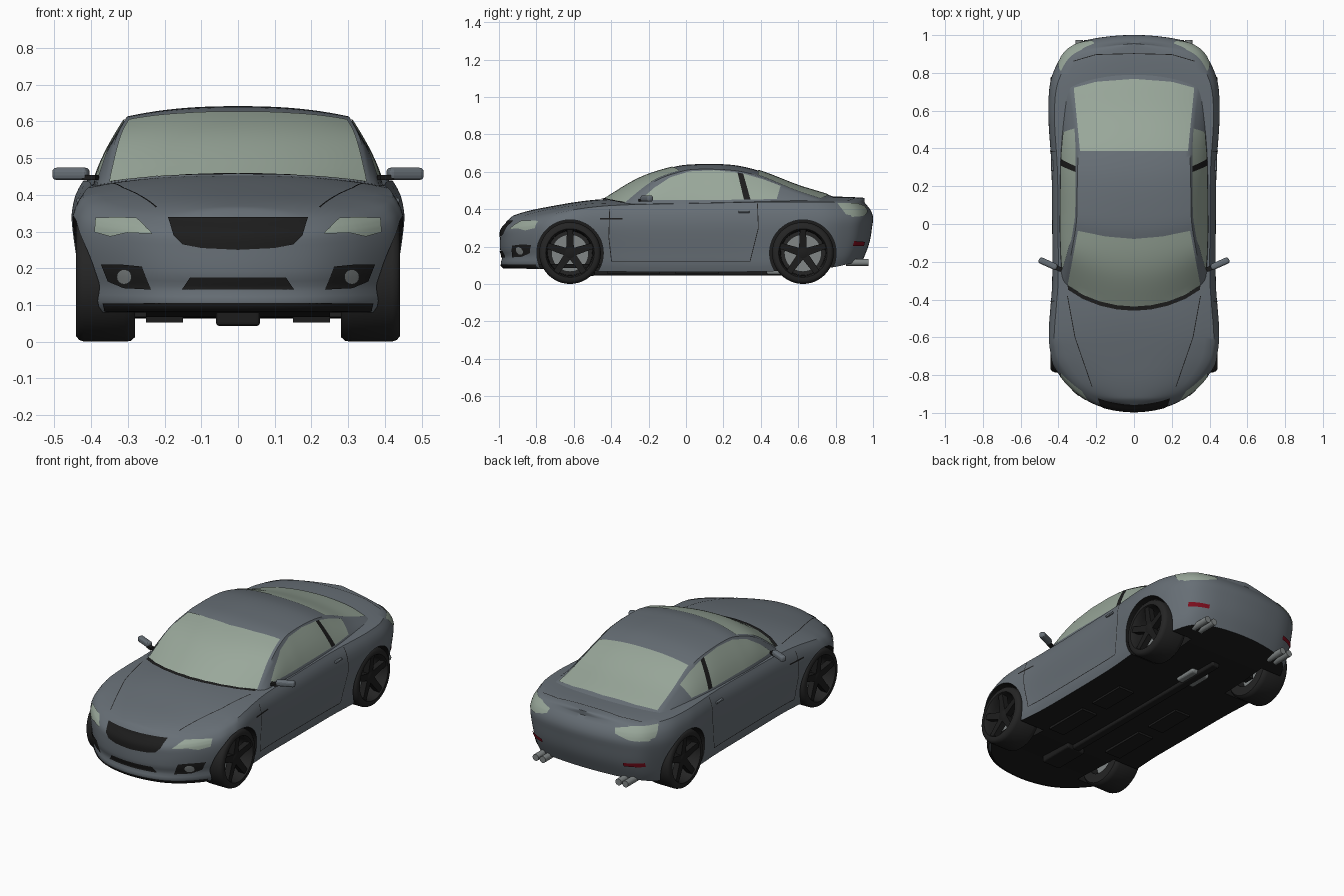
import bpy, bmesh, math
from mathutils import Vector, Matrix
from mathutils.bvhtree import BVHTree

if "Cube" in bpy.data.objects:
    bpy.data.objects.remove(bpy.data.objects["Cube"])


def material(name, r, g, b):
    m = bpy.data.materials.new(name)
    m.diffuse_color = (r, g, b, 1)
    m.use_nodes = True
    m.node_tree.nodes["Principled BSDF"].inputs["Base Color"].default_value = m.diffuse_color
    return m


PAINT = material("slate paint", .135, .158, .18)
GLASS = material("sage glass", .32, .39, .325)
BLACK = material("black trim", .012, .012, .012)
RUBBER = material("dark rubber", .018, .018, .018)
METAL = material("grey metal", .22, .24, .24)
RED = material("red lens", .2, .004, .012)


def make(name, verts, faces, *mats, angle=40, recalc=True):
    me = bpy.data.meshes.new(name)
    me.from_pydata([tuple(v) for v in verts], [], faces)
    bm = bmesh.new()
    bm.from_mesh(me)
    if recalc:
        bmesh.ops.remove_doubles(bm, verts=bm.verts, dist=1e-5)
        bmesh.ops.recalc_face_normals(bm, faces=bm.faces)
    bm.to_mesh(me)
    bm.free()
    for m in mats:
        me.materials.append(m)
    ob = bpy.data.objects.new(name, me)
    bpy.context.collection.objects.link(ob)
    bpy.ops.object.select_all(action='DESELECT')
    ob.select_set(True)
    bpy.context.view_layer.objects.active = ob
    bpy.ops.object.shade_smooth_by_angle(angle=math.radians(angle))
    return ob


def curve(*p):
    """Smooth curve through (t, value) points."""
    def slope(k):
        a, b = p[max(k - 1, 0)], p[min(k + 1, len(p) - 1)]
        return (b[1] - a[1]) / (b[0] - a[0])

    def f(t):
        t = min(max(t, p[0][0]), p[-1][0])
        k = next(i for i in range(len(p) - 1) if t <= p[i + 1][0])
        h = p[k + 1][0] - p[k][0]
        u = (t - p[k][0]) / h
        return (p[k][1] * (2*u**3 - 3*u*u + 1) + p[k + 1][1] * (3*u*u - 2*u**3)
                + h * slope(k) * (u**3 - 2*u*u + u) + h * slope(k + 1) * (u**3 - u*u))
    return f


def loft(rings, closed):
    n = len(rings[0])
    return [(i*n + j, i*n + (j+1) % n, (i+1)*n + (j+1) % n, (i+1)*n + j)
            for i in range(len(rings) - 1) for j in range(n if closed else n - 1)]


# Lower body: plan outline swept up through wall profiles, closed by crowned hood and deck
plan = [(-.18, -.965), (0, -.993), (.18, -.965), (.31, -.89), (.415, -.77), (.447, -.68), (.454, -.6),
        (.442, -.45), (.432, -.3), (.432, 0), (.436, .3), (.449, .5), (.453, .62), (.442, .75),
        (.405, .85), (.35, .926), (.26, .97), (.13, .993), (0, 1), (-.13, .993)]
px = curve(*[(k - 1, p[0]) for k, p in enumerate(plan)])
py = curve(*[(k - 1, p[1]) for k, p in enumerate(plan)])
side = curve((0, .93), (.1, .955), (.3, .972), (.6, 1), (.75, 1), (.9, .975), (1, .93))
nose = curve((0, .975), (.08, .997), (.25, .99), (.4, 1), (.7, 1), (.86, .995), (1, .965))
tail = curve((0, .945), (.3, .98), (.6, .996), (.75, 1), (.88, .985), (1, .955))
bottom = curve((-1, .082), (-.8, .08), (-.4, .066), (.4, .066), (.8, .085), (1, .125))
shoulder = curve((-1, .325), (-.9, .345), (-.8, .362), (-.6, .4), (-.4, .42), (0, .43), (.5, .438), (.8, .437), (1, .435))
ridge = curve((-.96, .332), (-.92, .367), (-.75, .41), (-.46, .452), (0, .455), (.7, .465), (.85, .466), (.96, .46))
S = [k / 18 for k in range(19)]
F = [k / 9 for k in range(8, -9, -1)]
rings = []
for k in range((len(plan) - 3) * 8 + 1):
    x, y = px(k / 8), py(k / 8)
    if k in (0, (len(plan) - 3) * 8):
        x = 0
    end = nose if y < 0 else tail
    zb, zs = bottom(y), shoulder(y)
    wall = [(x * side(s), y * end(s), zb + (zs - zb) * s) for s in S]
    zc = max(ridge(y * end(1)), zs)
    cap = [(x * side(1) * f, y * end(1), zs + (zc - zs) * (1 - abs(f)**2.4)) for f in F]
    left = [(-a, b, c) for a, b, c in reversed(wall)]
    floor = [(-x * side(0) * f, y * end(0), zb) for f in F]
    rings.append(wall + cap + left + floor)
body = make("body", sum(rings, []), loft(rings, True), PAINT, BLACK)
for f in body.data.polygons:
    f.material_index = int(f.normal.z < -.7 and f.center.z < .15)

# Wheel wells cut out of the body
AXLES = (-.62, .625)
for y in AXLES:
    for sx in (-1, 1):
        bpy.ops.mesh.primitive_cylinder_add(vertices=64, radius=.178, depth=.35, location=(sx * .425, y, .165),
                                            rotation=(0, math.pi / 2, 0))
        cutter = bpy.context.object
        cutter.hide_render = True
        cutter.data.materials.append(BLACK)
        mod = body.modifiers.new("well", 'BOOLEAN')
        mod.operation, mod.object, mod.solver, mod.material_mode = 'DIFFERENCE', cutter, 'EXACT', 'TRANSFER'
        bpy.context.view_layer.objects.active = body
        bpy.ops.object.modifier_apply(modifier="well")
        bpy.data.objects.remove(cutter)

# Cabin: stations of y, ridge z, roof edge z, roof edge x, base x, plan bend
stations = [(-.46, .44, .415, .36, .385, .12), (-.25, .565, .545, .335, .395, .09), (-.06, .627, .6, .31, .402, .04),
            (.05, .64, .613, .302, .402, .01), (.25, .636, .607, .3, .402, 0), (.4, .602, .577, .297, .402, -.02),
            (.6, .526, .502, .312, .395, -.04), (.77, .473, .447, .335, .385, -.05), (.86, .44, .415, .34, .38, -.05)]
col = [curve(*[(s[0], s[c]) for s in stations]) for c in range(1, 6)]
rings = []
for k in range(67):
    y = -.46 + 1.32 * k / 66
    zc, zr, xr, xb, bend = [c(y) for c in col]
    half = [(xr * f / 12, zr + (zc - zr) * (1 - (f / 12)**2.4)) for f in range(13)]
    half += [(xr + (xb - xr) * g + .01 * math.sin(math.pi * g), zr + (min(.405, zr) - zr) * g)
             for g in [q / 8 for q in range(1, 9)]]
    full = [(-a, b) for a, b in reversed(half[1:])] + half
    rings.append([(a, y + bend * (a / .36)**2, b) for a, b in full])
cabin = make("cabin", sum(rings, []), loft(rings, False), PAINT)

# Thin plates read off a view and laid on the body surface
V, P = [], []
for ob in (body, cabin):
    base = len(V)
    V += [v.co.copy() for v in ob.data.vertices]
    P += [[base + i for i in p.vertices] for p in ob.data.polygons]
skin = BVHTree.FromPolygons(V, P)
VIEWS = {'F': (lambda u, v: (u, -3, v), (0, 1, 0)), 'B': (lambda u, v: (u, 3, v), (0, -1, 0)),
         'R': (lambda u, v: (3, u, v), (-1, 0, 0)), 'T': (lambda u, v: (u, v, 3), (0, 0, -1))}


def along(pts, t):
    k = min(int(t * (len(pts) - 1)), len(pts) - 2)
    return Vector(pts[k]).lerp(Vector(pts[k + 1]), t * (len(pts) - 1) - k)


def plate(name, mat, view, lo, up, mirror=True, n=30, m=10, lift=.004):
    start, d = VIEWS[view]
    d = Vector(d)
    pts = []
    for i in range(n + 1):
        for j in range(m + 1):
            hit, nor, _, _ = skin.ray_cast(Vector(start(*along(lo, i / n).lerp(along(up, i / n), j / m))), d)
            pts.append(hit and hit - nor * lift * (1 if nor.dot(d) > 0 else -1))
    faces = []
    for i in range(n):
        for j in range(m):
            q = [i*(m+1) + j, (i+1)*(m+1) + j, (i+1)*(m+1) + j + 1, i*(m+1) + j + 1]
            if all(pts[a] for a in q):
                nor = (pts[q[2]] - pts[q[0]]).cross(pts[q[3]] - pts[q[1]])
                faces.append(q if nor.dot(d) < 0 else q[::-1])
    pts = [p or Vector((0, 0, .3)) for p in pts]
    make(name, pts, faces, mat, recalc=False)
    if mirror:
        make(name + "_left", [(-p.x, p.y, p.z) for p in pts], [f[::-1] for f in faces], mat, recalc=False)


def seam(name, view, pts, du, dv, mat=BLACK):
    plate(name, mat, view, pts, [(u + du, v + dv) for u, v in pts], n=24, m=1, lift=.002)


# Glass
sill = [(-.35, -.325), (-.27, -.375), (-.18, -.41), (-.09, -.43), (0, -.437), (.09, -.43), (.18, -.41), (.27, -.375), (.35, -.325)]
plate("windshield", GLASS, 'T', sill, [(-.296, -.035), (-.15, -.065), (0, -.078), (.15, -.065), (.296, -.035)], False, 40, 16)
plate("cowl", BLACK, 'T', [(x, y - .022) for x, y in sill], [(x, y + .002) for x, y in sill], False, 40, 2)
plate("rear_window", GLASS, 'T', [(-.285, .385), (0, .385), (.285, .385)],
      [(-.318, .72), (-.2, .752), (0, .767), (.2, .752), (.318, .72)], False, 30, 20)
plate("door_window", GLASS, 'R', [(-.24, .447), (.31, .449)],
      [(-.24, .45), (-.17, .512), (-.085, .568), (.02, .6), (.15, .606), (.275, .594)])
plate("window_pillar", BLACK, 'R', [(.31, .449), (.345, .449)], [(.275, .594), (.305, .588)], n=4)
plate("quarter_window", GLASS, 'R', [(.345, .449), (.485, .453)], [(.305, .588), (.41, .558), (.505, .522)], n=16)

# Front lamps, grille and intakes
plate("grille", BLACK, 'F', [(-.175, .29), (-.15, .265), (-.1, .255), (0, .25), (.1, .255), (.15, .265), (.175, .29)],
      [(-.19, .337), (.19, .337)], False)
plate("lower_intake", BLACK, 'F', [(-.152, .142), (.152, .142)], [(-.13, .176), (.13, .176)], False)
plate("front_lip", BLACK, 'F', [(-.38, .085), (.38, .085)], [(-.385, .106), (.385, .106)], False, 40, 4)
plate("headlight", GLASS, 'F', [(.232, .293), (.3, .296), (.345, .286), (.388, .298)],
      [(.238, .3), (.275, .335), (.33, .337), (.386, .335)])
plate("fog_pocket", BLACK, 'F', [(.235, .142), (.31, .146), (.352, .165)], [(.26, .205), (.31, .21), (.37, .21)])
disc = [(.305 - .02 * math.cos(a), .02 * math.sin(a)) for a in [math.pi * k / 8 for k in range(9)]]
plate("fog_lamp", METAL, 'F', [(x, .178 - h) for x, h in disc], [(x, .178 + h) for x, h in disc], n=16, m=4, lift=.008)

# Rear lamps and reflectors
plate("tail_lamp", GLASS, 'B', [(.22, .39), (.3, .365), (.385, .358)], [(.21, .415), (.3, .43), (.385, .43)])
plate("tail_lamp_side", GLASS, 'R', [(.855, .37), (.93, .36)], [(.81, .427), (.92, .43)])
plate("rear_reflector", RED, 'B', [(.26, .205), (.36, .205)], [(.26, .226), (.36, .23)], lift=.006)

# Panel seams, vents and handles
seam("door_front_seam", 'R', [(-.41, .4), (-.415, .25), (-.4, .12)], .004, 0)
seam("door_rear_seam", 'R', [(.38, .43), (.385, .3), (.34, .12)], .004, 0)
seam("sill_seam", 'R', [(-.4, .12), (.34, .12)], 0, .004)
seam("fender_vent", 'R', [(-.46, .345), (-.34, .345)], 0, .008)
seam("hood_seam", 'T', [(.35, -.38), (.31, -.6), (.22, -.86)], .004, 0)
seam("trunk_seam", 'T', [(0, .9), (.2, .895), (.32, .86)], 0, .004)


def box(name, mat, loc, size, rot=0, bevel=0):
    bpy.ops.mesh.primitive_cube_add(size=1)
    ob = bpy.context.object
    ob.name = name
    ob.data.transform(Matrix.Translation(loc) @ Matrix.Rotation(rot, 4, 'Z') @ Matrix.Diagonal((*size, 1)))
    ob.data.materials.append(mat)
    if bevel:
        b = ob.modifiers.new("round", 'BEVEL')
        b.width, b.segments = bevel, 3
    return ob


def lathe(name, mat, profile, y, sx, z=.165, n=48):
    rr = [[(sx * x, y + r * math.cos(a), z + r * math.sin(a)) for x, r in profile]
          for a in [2 * math.pi * k / n for k in range(n + 1)]]
    return make(name, sum(rr, []), loft(rr, True), mat)


# Wheels: tyre with rim barrel, brake disc, hub and five tapered spokes
for y in AXLES:
    for sx in (-1, 1):
        lathe("tyre", RUBBER, [(.28, .1), (.28, .152), (.292, .163), (.31, .165), (.42, .165), (.433, .16), (.441, .15),
                               (.441, .13), (.43, .124), (.4, .12), (.345, .118), (.345, .1)], y, sx)
        lathe("brake_disc", METAL, [(.34, 0), (.34, .1), (.36, .1), (.36, 0)], y, sx)
        lathe("hub", BLACK, [(.36, 0), (.36, .034), (.418, .034), (.424, .02), (.424, 0)], y, sx)
        sv, sf = [], []
        for k in range(5):
            a = math.pi / 2 + 2 * math.pi * k / 5
            c, s = math.cos(a), math.sin(a)
            b = len(sv)
            for r, w, x0, x1 in ((.02, .021, .385, .42), (.126, .016, .4, .434)):
                sv += [(sx * x, y + r*c - t*s, .165 + r*s + t*c) for x, t in ((x0, -w), (x1, -w), (x1, w), (x0, w))]
            sf += [[b + i for i in q] for q in ((0, 1, 2, 3), (4, 5, 6, 7), (0, 1, 5, 4), (1, 2, 6, 5), (2, 3, 7, 6), (3, 0, 4, 7))]
        make("spokes", sv, sf, BLACK)

# Mirrors, door handles, exhaust tips
for sx in (-1, 1):
    box("mirror", PAINT, (sx * .455, -.21, .457), (.105, .034, .034), sx * .42, .012)
    box("mirror_stem", BLACK, (sx * .402, -.235, .447), (.04, .025, .014), sx * .42)
    box("door_handle", PAINT, (sx * .43, .31, .385), (.02, .06, .012), 0, .004)
    for x in (.245, .29):
        bpy.ops.mesh.primitive_cylinder_add(vertices=24, radius=.019, depth=.12, location=(sx * x, .915, .115),
                                            rotation=(math.pi / 2, 0, 0))
        bpy.context.object.name = "exhaust_tip"
        bpy.context.object.data.materials.append(METAL)
    box("floor_rail", BLACK, (sx * .2, -.28, .062), (.1, .28, .02))
    box("floor_brace", BLACK, (sx * .2, .06, .062), (.1, .23, .02))
    box("axle_arm", BLACK, (sx * .2, .625, .13), (.2, .06, .06))

# Underside parts
box("engine_tray", BLACK, (0, -.6, .065), (.12, .22, .045), 0, .01)
box("exhaust_pipe", BLACK, (0, .1, .06), (.05, 1.2, .03), 0, .01)
box("muffler", METAL, (0, .5, .07), (.12, .14, .04), 0, .012)
